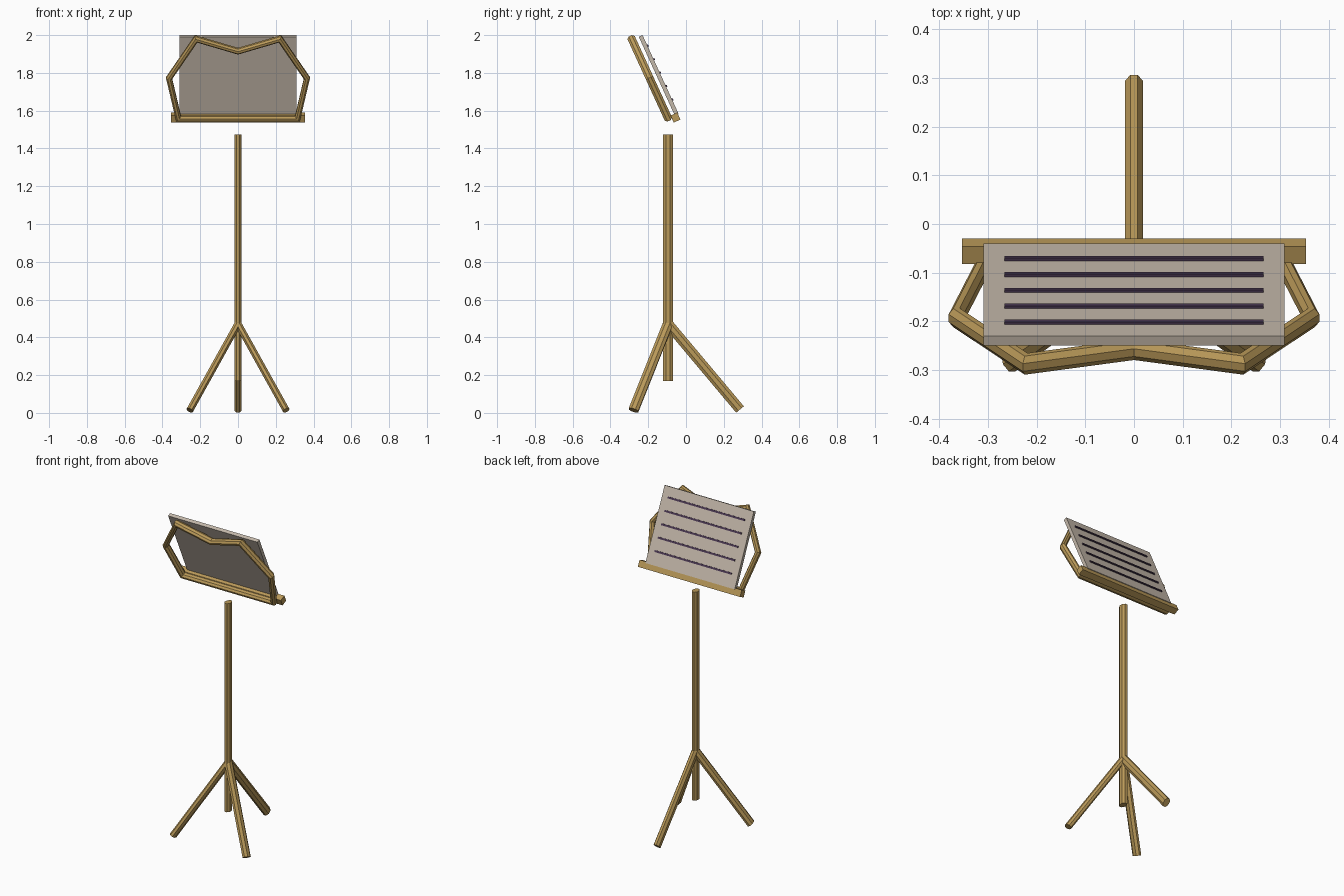
import bpy, bmesh
from math import sin, cos, tan, pi, radians
from mathutils import Vector, Matrix

cube = bpy.data.objects.get("Cube")
if cube:
    bpy.data.objects.remove(cube)

LEAN = radians(24.6)
UP = Vector((0, -sin(LEAN), cos(LEAN)))     # up along the desk
BACK = Vector((0, cos(LEAN), sin(LEAN)))    # out of the reading side
TILT = Matrix.Rotation(LEAN, 3, 'X')


def material(name, rgb):
    m = bpy.data.materials.new(name)
    m.use_nodes = True
    m.diffuse_color = (*rgb, 1)
    m.node_tree.nodes["Principled BSDF"].inputs["Base Color"].default_value = (*rgb, 1)
    return m


wood = material("golden_wood", (0.49, 0.32, 0.10))
paper = material("warm_paper", (0.55, 0.48, 0.40))
ink = material("dark_purple_ink", (0.07, 0.04, 0.085))


def finish(bm, name, mat):
    bmesh.ops.recalc_face_normals(bm, faces=bm.faces)
    me = bpy.data.meshes.new(name)
    bm.to_mesh(me)
    bm.free()
    me.materials.append(mat)
    ob = bpy.data.objects.new(name, me)
    bpy.context.collection.objects.link(ob)
    return ob


def rod(name, points, half_width, half_depth, depth_axis, closed=False, sides=8):
    """Flattened faceted rod with mitred joints; depth_axis is the thick direction."""
    bm = bmesh.new()
    pts = [Vector(p) for p in points]
    n = len(pts)
    rings = []
    grow = 1 / cos(pi / sides)
    for i, p in enumerate(pts):
        before = pts[i - 1] if closed or i else None
        after = pts[(i + 1) % n] if closed or i < n - 1 else None
        d_out = (after - p).normalized() if after is not None else (p - before).normalized()
        d_in = (p - before).normalized() if before is not None else d_out
        t = (d_in + d_out).normalized()
        deep = (depth_axis - t * depth_axis.dot(t)).normalized()
        side = deep.cross(t) / t.dot(d_out)
        ring = []
        for k in range(sides):
            a = 2 * pi * (k + 0.5) / sides
            ring.append(bm.verts.new(p + grow * (deep * cos(a) * half_depth
                                                 + side * sin(a) * half_width)))
        rings.append(ring)
    for i in range(n if closed else n - 1):
        r, s = rings[i], rings[(i + 1) % n]
        for k in range(sides):
            j = (k + 1) % sides
            bm.faces.new((r[k], r[j], s[j], s[k]))
    if not closed:
        bm.faces.new(rings[0])
        bm.faces.new(rings[-1])
    return finish(bm, name, wood)


def slab(name, centre, width, thick, height, mat):
    """Box leaning back with the desk."""
    bm = bmesh.new()
    bmesh.ops.create_cube(bm, size=1)
    for v in bm.verts:
        v.co = TILT @ Vector((v.co.x * width, v.co.y * thick, v.co.z * height)) + centre
    return finish(bm, name, mat)


# Pole and tripod legs
Y = Vector((0, 1, 0))
hub = (0, -0.095, 0.472)
rod("pole", [(0, -0.095, 0.17), (0, -0.095, 1.475)], 0.0185, 0.0265, Y)
rod("back_leg", [hub, (0, 0.286, 0.018)], 0.0185, 0.0265, Y)
for label, s in (("left", 1), ("right", -1)):
    rod(label + "_front_leg", [hub, (s * 0.255, -0.278, 0.014)], 0.0185, 0.0265, Y)

# Lyre-shaped frame behind the sheet
half = [(0.315, 1.56), (0.365, 1.772), (0.222, 1.98)]
outline = half + [(0, 1.915)] + [(-x, z) for x, z in reversed(half)]
rod("desk_frame", [(x, -0.093 - (z - 1.555) * tan(LEAN), z) for x, z in outline],
    0.015, 0.021, BACK, closed=True)

# Ledge that carries the sheet
slab("ledge", Vector((0, -0.0556, 1.5635)), 0.708, 0.039, 0.041, wood)

# Sheet, located from the top edge of its reading face
sheet_top = Vector((0, -0.23, 2.0))
length, thick = 0.457, 0.022
slab("sheet", sheet_top - UP * length / 2 - BACK * thick / 2, 0.618, thick, length, paper)

# Five raised ruled lines
for i in range(5):
    slab(f"ruled_line_{i + 1}", sheet_top - UP * (0.062 + i * 0.0785) + BACK * 0.002,
         0.532, 0.008, 0.011, ink)
